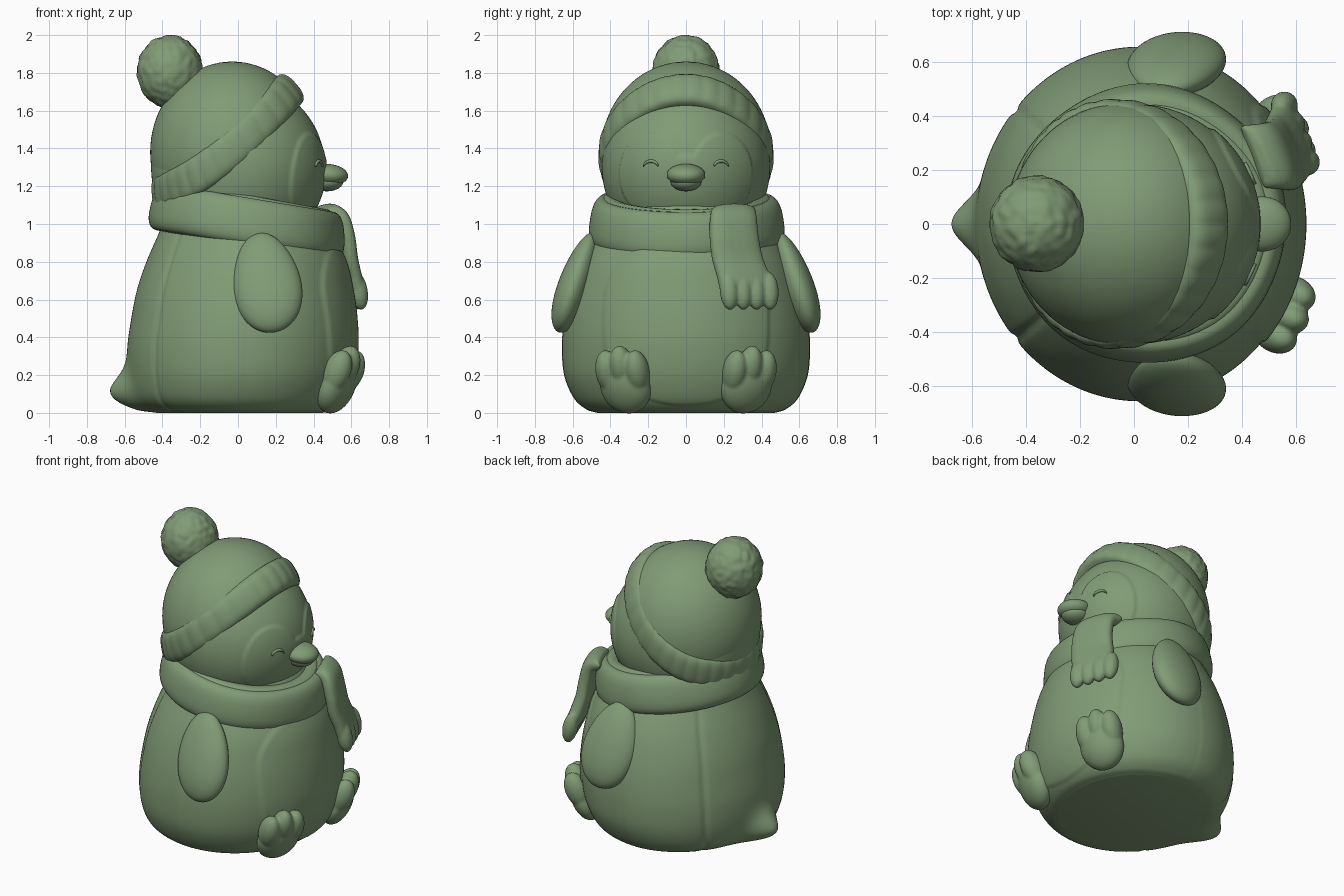
import bpy, bmesh
from math import sin, cos, pi, exp, radians, sqrt
from mathutils import Vector, Matrix, Euler, noise

if "Cube" in bpy.data.objects:
    bpy.data.objects.remove(bpy.data.objects["Cube"])

GREEN = bpy.data.materials.new("moss_green")
GREEN.diffuse_color = (.22, .33, .18, 1)
GREEN.use_nodes = True
GREEN.node_tree.nodes["Principled BSDF"].inputs["Base Color"].default_value = GREEN.diffuse_color


def finish(name, bm):
    bmesh.ops.recalc_face_normals(bm, faces=bm.faces[:])
    me = bpy.data.meshes.new(name)
    bm.to_mesh(me)
    bm.free()
    me.shade_smooth()
    me.materials.append(GREEN)
    ob = bpy.data.objects.new(name, me)
    bpy.context.collection.objects.link(ob)
    return ob


def skin(name, rows, closed=False):
    """Skin closed rings of points; closed joins the last ring to the first."""
    bm = bmesh.new()
    rings = [[bm.verts.new(p) for p in r] for r in rows]
    n = len(rings[0])
    pairs = list(zip(rings, rings[1:])) + ([(rings[-1], rings[0])] if closed else [])
    for a, b in pairs:
        for i in range(n):
            j = (i + 1) % n
            bm.faces.new((a[i], a[j], b[j], b[i]))
    if not closed:
        bm.faces.new(rings[0])
        bm.faces.new(rings[-1])
    return finish(name, bm)


def blend(keys, steps):
    """Catmull-Rom through tuples of numbers."""
    k = [Vector(p) for p in keys]
    k = [2 * k[0] - k[1]] + k + [2 * k[-1] - k[-2]]
    out = []
    for i in range(1, len(k) - 2):
        a, b, c, d = k[i - 1:i + 3]
        for s in range(steps):
            t = s / steps
            out.append(0.5 * (2 * b + (c - a) * t + (2 * a - 5 * b + 4 * c - d) * t * t
                              + (3 * b - a - 3 * c + d) * t ** 3))
    return out + [k[-2]]


def sweep(name, path, wides, half_w, half_t, closed, n=24):
    """Sweep a rounded strap section; wides, half_w and half_t vary along the path."""
    rows, m = [], len(path)
    for i, p in enumerate(path):
        nxt = path[(i + 1) % m] if closed or i < m - 1 else p
        prv = path[i - 1] if closed or i > 0 else p
        out = (nxt - prv).cross(wides[i]).normalized()
        ring = []
        for k in range(n):
            c, s = cos(2 * pi * k / n), sin(2 * pi * k / n)
            c = abs(c) ** 0.75 * (1 if c > 0 else -1)
            s = abs(s) ** 0.75 * (1 if s > 0 else -1)
            ring.append(p + wides[i].normalized() * c * half_w[i] + out * s * half_t[i])
        rows.append(ring)
    return skin(name, rows, closed)


def blob(name, loc, size, rot=(0, 0, 0), seg=40):
    bm = bmesh.new()
    bmesh.ops.create_uvsphere(bm, u_segments=seg, v_segments=seg // 2, radius=1)
    bm.transform(Matrix.LocRotScale(Vector(loc), Euler([radians(a) for a in rot]), Vector(size)))
    return finish(name, bm)


def fuse(name, parts):
    """Melt overlapping parts into one soft object."""
    bm = bmesh.new()
    for ob in parts:
        bm.from_mesh(ob.data)
        bpy.data.objects.remove(ob)
    ob = finish(name, bm)
    mod = ob.modifiers.new("melt", 'REMESH')
    mod.mode, mod.voxel_size, mod.use_smooth_shade = 'VOXEL', .009, True
    soft = ob.modifiers.new("soften", 'SMOOTH')
    soft.factor, soft.iterations = .5, 5
    return ob


def step(v, w):
    t = min(1, max(0, v / w + 0.5))
    return t * t * (3 - 2 * t)


# Body: height, back x, front x, half width
keys = [(0, -.38, .45, .47), (.02, -.48, .51, .53), (.08, -.55, .565, .595),
        (.2, -.58, .61, .645), (.35, -.585, .63, .657), (.5, -.565, .625, .645),
        (.65, -.535, .605, .612), (.8, -.485, .57, .56), (.95, -.42, .50, .48), (1.1, -.36, .42, .38)]
rows = []
for z, x0, x1, ry in blend(keys, 10):
    ring = []
    for i in range(256):
        a = 2 * pi * i / 256
        y = ry * sin(a)
        x = (x0 + x1) / 2 + (x1 - x0) / 2 * cos(a)
        grow = 1.0
        if cos(a) > 0:   # raised belly panel
            grow += .016 * step(1 - sqrt((y / .435) ** 2 + (abs(z - .48) / .44) ** 3), .05) - .003
        else:            # back seams
            grow -= .018 * exp(-((abs(y) - .42 * ry / .65) / .014) ** 2)
            x -= .115 * exp(-(y / .11) ** 2) * exp(-((z - .10) / .11) ** 2)   # tail bump
        ring.append((x * grow, y * grow, max(z, 0)))
    rows.append(ring)
skin("body", rows)

# Head with two raised face patches
rows = []
for j in range(1, 120):
    b = -pi / 2 + pi * j / 120
    ring = []
    for i in range(256):
        a = 2 * pi * i / 256
        d = Vector((.46 * cos(a) * cos(b), .445 * sin(a) * cos(b), .46 * sin(b)))
        if d.x > 0:
            lobe = 1 - sqrt(((abs(d.y) - .19) / .16) ** 2 + ((d.z + .035) / .215) ** 2)
            low = 1 - sqrt((d.y / .31) ** 2 + ((d.z + .13) / .19) ** 2)
            d *= 1 + .02 * step(max(lobe, low), .07)
        ring.append(d + Vector((0, 0, 1.30)))
    rows.append(ring)
skin("head", rows)

# Hat dome, cut along the brim plane
hat = blob("hat_dome", (-.03, 0, 1.38), (.435, .45, .48), seg=80)
bm = bmesh.new()
bm.from_mesh(hat.data)
bmesh.ops.bisect_plane(bm, geom=bm.verts[:] + bm.edges[:] + bm.faces[:], plane_co=(-.08, 0, 1.39),
                       plane_no=(-.6, 0, .8), clear_inner=True)
bm.to_mesh(hat.data)
bm.free()

# Ribbed brim
N = 240
ang = [2 * pi * i / N for i in range(N)]
path = [Vector((-.075 + .34 * cos(t), .413 * sin(t), 1.395 + .275 * cos(t) + .035 * cos(2 * t))) for t in ang]
wides = [Vector((-.38 - .28 * cos(t), 0, .88 - .12 * cos(t))) for t in ang]
ribs = [.046 + .005 * abs(sin(15 * t + .6 * sin(3 * t))) + .008 * cos(t) for t in ang]
sweep("hat_brim", path, wides, [.098] * N, ribs, True)

# Fluffy pompom
bm = bmesh.new()
bmesh.ops.create_icosphere(bm, subdivisions=5, radius=1)
for v in bm.verts:
    r = 1 + .045 * noise.noise(v.co * 5) + .012 * noise.noise(v.co * 11)
    v.co = Vector((-.36, 0, 1.805)) + Vector((.174 * v.co.x, .178 * v.co.y, .194 * v.co.z)) * r
finish("pompom", bm)

# Scarf: outer wrap and inner fold
for name, r, lift, hw, ht in (("scarf_wrap", .447, 0, .126, .066), ("scarf_fold", .41, .03, .11, .06)):
    path = [Vector((.05 + r * cos(t), r * sin(t), 1.013 + lift - .075 * cos(t))) for t in ang]
    wides = [Vector((-.16 * cos(t) + .1, -.16 * sin(t), 1)) for t in ang]
    sweep(name, path, wides, [hw] * N, [ht + .004 * sin(5 * t) for t in ang], True)

# Hanging scarf end with fringe
path = blend([(.44, .25, 1.075), (.515, .25, 1.035), (.547, .255, .93), (.56, .272, .82),
              (.58, .305, .72), (.592, .325, .65)], 8)
m = len(path)
across = Vector((-.36, .93, 0)).normalized()
parts = [sweep("strap", path, [across] * m, [.125 + .03 * i / m for i in range(m)],
               [.05 * min(1, .5 + i / 6, .6 + (m - 1 - i) / 6) for i in range(m)], False)]
for i in range(4):
    p = Vector((.598, .335, .645)) + across * (-.114 + .076 * i)
    parts.append(blob("tassel", p, (.048, .05, .102), (0, -10, 20), 24))
fuse("scarf_end", parts)

# Beak
blob("upper_beak", (.475, 0, 1.26), (.108, .102, .058), (0, 4, 0))
blob("lower_beak", (.47, 0, 1.225), (.088, .082, .052))

for s, side in ((-1, "right"), (1, "left")):
    # Smiling eye arc resting on the face
    path = []
    for i in range(17):
        t = pi * (.08 + .84 * i / 16)
        y, z = s * .185 + .04 * cos(t), 1.297 + .036 * sin(t)
        path.append(Vector((.468 * sqrt(1 - (y / .453) ** 2 - ((z - 1.3) / .47) ** 2), y, z)))
    sweep(f"{side}_eye", path, [Vector((1, s * .4, 0))] * 17, [.012] * 17,
          [.009 * (.3 + .7 * sin(pi * i / 16)) for i in range(17)], False, 10)

    # Flipper: egg shape, fuller towards the bottom
    bm = bmesh.new()
    bmesh.ops.create_uvsphere(bm, u_segments=48, v_segments=32, radius=1)
    for v in bm.verts:
        w = 1 - .14 * v.co.z
        v.co.x, v.co.y = v.co.x * w, v.co.y * w
    bm.transform(Matrix.LocRotScale(Vector((.152, s * .583, .69)), Euler((radians(s * 19), radians(-9), 0)),
                                    Vector((.18, .088, .28))))
    finish(f"{side}_flipper", bm)

    # Foot: sole pad and three toes, turned outward
    turn = Matrix.Translation((.535, s * .325, .165)) @ Euler((0, radians(24), s * radians(24))).to_matrix().to_4x4()
    parts = [blob("sole", (0, 0, -.03), (.085, .142, .15), seg=32)]
    for k in (-1, 0, 1):
        parts.append(blob("toe", (.002, k * .085, .085 - .025 * abs(k)), (.074, .064, .12), seg=32))
    for ob in parts:
        ob.data.transform(turn)
    fuse(f"{side}_foot", parts)
